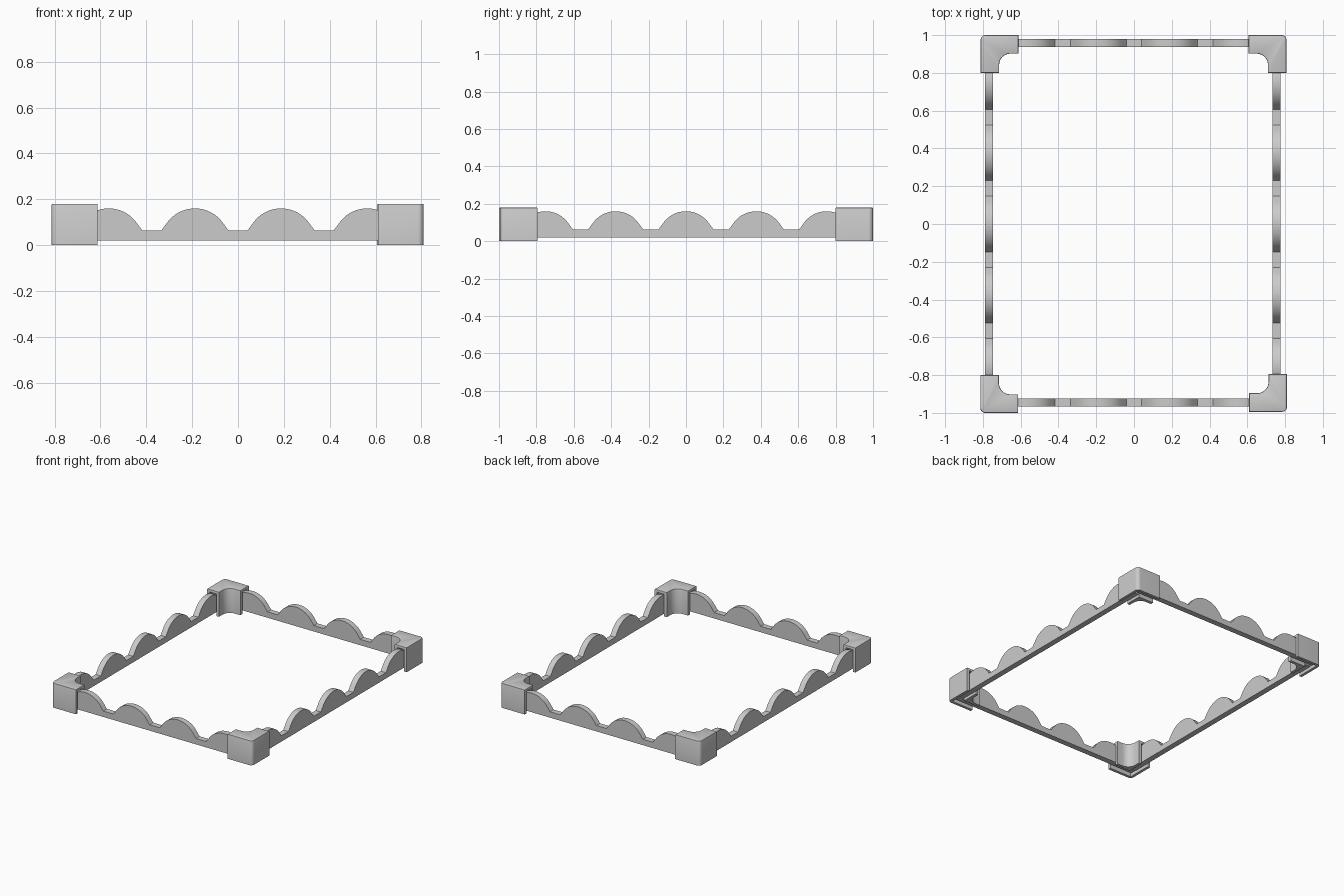
import bpy, bmesh
from math import sin, cos, pi, sqrt, radians

if "Cube" in bpy.data.objects:
    bpy.data.objects.remove(bpy.data.objects["Cube"])


def prism(name, pts, extrude, bevel_top=0.0):
    """Extrude a closed outline of 3D points along a vector."""
    bm = bmesh.new()
    face = bm.faces.new([bm.verts.new(p) for p in pts])
    res = bmesh.ops.extrude_face_region(bm, geom=[face], use_keep_orig=True)
    top = [v for v in res["geom"] if isinstance(v, bmesh.types.BMVert)]
    bmesh.ops.translate(bm, verts=top, vec=extrude)
    bmesh.ops.recalc_face_normals(bm, faces=bm.faces)
    if bevel_top:
        rim = [e for e in bm.edges if all(v in top for v in e.verts)]
        bmesh.ops.bevel(bm, geom=rim, offset=bevel_top, segments=2,
                        profile=0.5, affect='EDGES')
    mesh = bpy.data.meshes.new(name)
    bm.to_mesh(mesh)
    bm.free()
    obj = bpy.data.objects.new(name, mesh)
    bpy.context.collection.objects.link(obj)
    return obj


def smooth(obj):
    bpy.ops.object.select_all(action='DESELECT')
    obj.select_set(True)
    bpy.context.view_layer.objects.active = obj
    bpy.ops.object.shade_smooth_by_angle(angle=radians(25))


def arc(cx, cy, r, a0, a1, n=8):
    return [(cx + r * cos(a0 + (a1 - a0) * i / n),
             cy + r * sin(a0 + (a1 - a0) * i / n)) for i in range(n + 1)]


# Scalloped rails: row of round bumps separated by short flats
PERIOD, BUMP, LOW, PEAK, R = 0.376, 0.147, 0.063, 0.16, 0.15


def scallop(u):
    u = abs(u)
    if u >= BUMP - 1e-6:
        return LOW
    if u <= 0.125:
        return PEAK - R + sqrt(R * R - u * u)
    return LOW + 0.03 * (BUMP - u) / (BUMP - 0.125)


def rail(name, centres, half, along_x, offset, thick=0.042):
    offs = [-BUMP] + [-0.125 + 0.25 * i / 20 for i in range(21)] + [BUMP]
    prof = [(c + u, scallop(u)) for c in centres for u in offs if abs(c + u) < half]
    end = scallop(min((half - c for c in centres), key=abs))
    prof = [(half, 0.02), (-half, 0.02), (-half, end)] + prof + [(half, end)]
    t = offset - thick / 2
    if along_x:
        obj = prism(name, [(s, t, z) for s, z in prof], (0, thick, 0))
    else:
        obj = prism(name, [(t, s, z) for s, z in prof], (thick, 0, 0))
    smooth(obj)


x_bumps = [PERIOD * (i - 1.5) for i in range(4)]
y_bumps = [PERIOD * (i - 2) for i in range(5)]
rail("front_rail", x_bumps, 0.785, True, -0.944)
rail("back_rail", x_bumps, 0.785, True, 0.958)
rail("left_rail", y_bumps, 0.922, False, -0.767)
rail("right_rail", y_bumps, 0.922, False, 0.754)


# Corner brackets: filleted L block with a slot open underneath and at both ends
def corner(name, ox, oy, sx, sy):
    arm, w = 0.2, 0.098
    outline = (arc(0.025, 0.025, 0.025, 1.5 * pi, pi)
               + [(0, arm), (w, arm)]
               + arc(w + 0.06, w + 0.06, 0.06, pi, 1.5 * pi)
               + [(arm, w), (arm, 0)])
    slot = [(0.02, 0.02), (0.02, 0.25), (0.076, 0.25),
            (0.076, 0.076), (0.25, 0.076), (0.25, 0.02)]

    def place(pts, z):
        return [(ox - sx * x, oy - sy * y, z) for x, y in pts]

    obj = prism(name, place(outline, 0), (0, 0, 0.18), bevel_top=0.005)
    cutter = prism("slot_cutter", place(slot, -0.05), (0, 0, 0.211))
    cutter.hide_render = True
    mod = obj.modifiers.new("slot", 'BOOLEAN')
    mod.operation, mod.solver, mod.object = 'DIFFERENCE', 'EXACT', cutter
    bpy.context.view_layer.objects.active = obj
    bpy.ops.object.modifier_apply(modifier=mod.name)
    bpy.data.objects.remove(cutter)
    smooth(obj)


corner("front_left_corner", -0.813, -1.0, -1, -1)
corner("front_right_corner", 0.81, -0.994, 1, -1)
corner("back_left_corner", -0.812, 1.0, -1, 1)
corner("back_right_corner", 0.807, 1.0, 1, 1)
